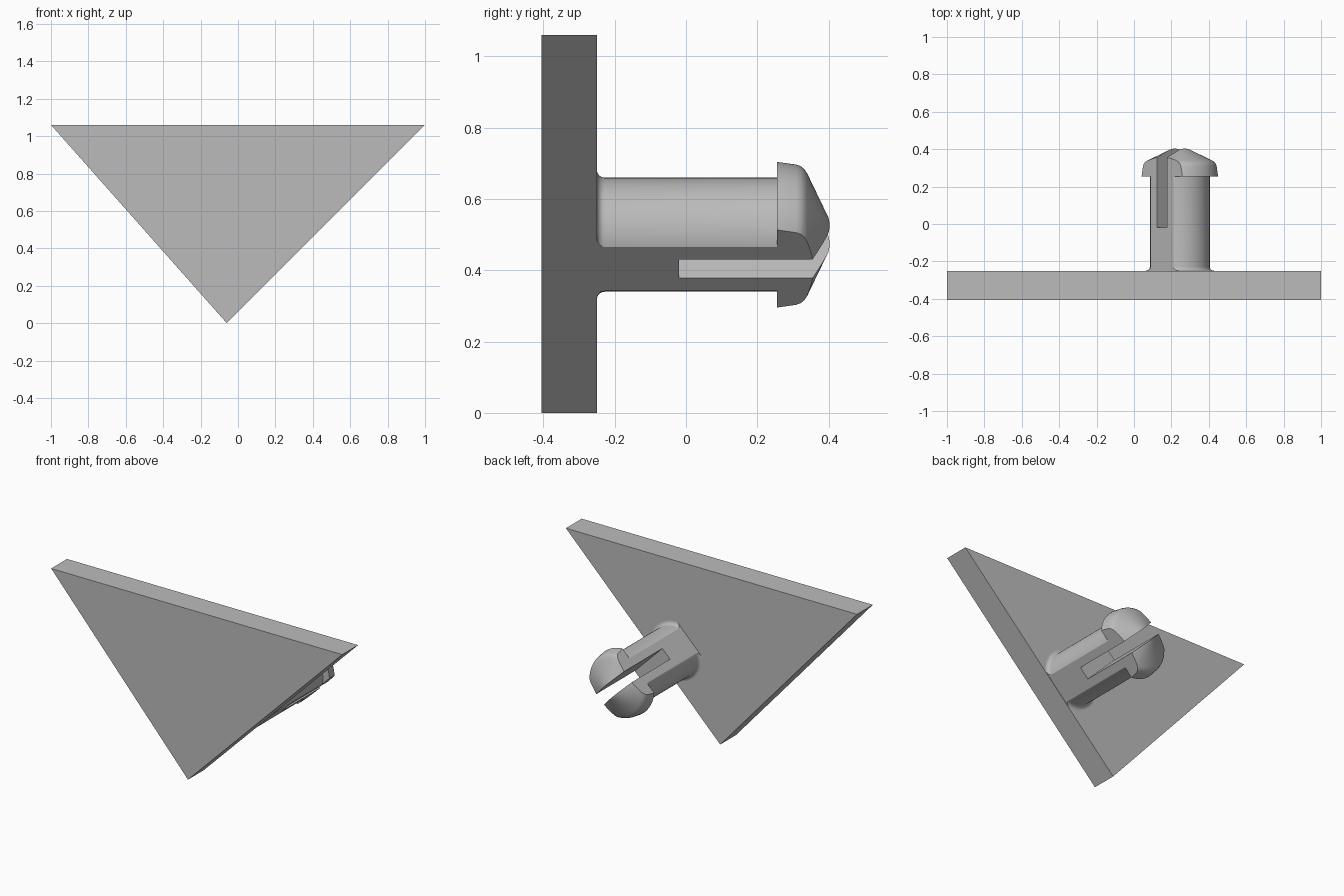
import bpy, bmesh
from math import radians, sin, cos, pi
from mathutils import Matrix, Vector

old = bpy.data.objects.get("Cube")
if old:
    bpy.data.objects.remove(old, do_unlink=True)

grey = bpy.data.materials.new("plain grey")
grey.use_nodes = True
colour = (0.5, 0.5, 0.5, 1)
grey.diffuse_color = colour
grey.node_tree.nodes["Principled BSDF"].inputs["Base Color"].default_value = colour


def add_object(name, bm):
    bmesh.ops.recalc_face_normals(bm, faces=bm.faces)
    mesh = bpy.data.meshes.new(name)
    bm.to_mesh(mesh)
    bm.free()
    mesh.materials.append(grey)
    obj = bpy.data.objects.new(name, mesh)
    bpy.context.collection.objects.link(obj)
    return obj


# Triangular plate, extruded along y
FRONT, BACK = -0.405, -0.25
bm = bmesh.new()
corners = [(-1, 1.06), (-0.06, 0), (1, 1.06)]
face = bm.faces.new([bm.verts.new((x, FRONT, z)) for x, z in corners])
ext = bmesh.ops.extrude_face_region(bm, geom=[face])
bmesh.ops.translate(bm, vec=(0, BACK - FRONT, 0),
                    verts=[v for v in ext["geom"] if isinstance(v, bmesh.types.BMVert)])
add_object("triangle_plate", bm)

# Pin profile (radius, height): root fillet, shaft, barbed head
SHAFT, FILLET = 0.16, 0.022
profile = [(0, BACK - 0.01), (SHAFT + FILLET, BACK - 0.01)]
for i in range(7):
    a = i / 6 * pi / 2
    profile.append((SHAFT + FILLET * (1 - sin(a)), BACK + FILLET * (1 - cos(a))))
profile += [(SHAFT, 0.255), (0.205, 0.255), (0.197, 0.309), (0.192, 0.322),
            (0.184, 0.332), (0.172, 0.34), (0.06, 0.394), (0.05, 0.399),
            (0.037, 0.403), (0.02, 0.407), (0, 0.408)]

# Lathe the pin around its own z axis
bm = bmesh.new()
verts = [bm.verts.new((r, 0, h)) for r, h in profile]
edges = [bm.edges.new(pair) for pair in zip(verts, verts[1:])]
bmesh.ops.spin(bm, geom=verts + edges, cent=(0, 0, 0), axis=(0, 0, 1),
               angle=2 * pi, steps=64, use_merge=True)
bmesh.ops.remove_doubles(bm, verts=bm.verts, dist=1e-5)
bmesh.ops.recalc_face_normals(bm, faces=bm.faces)

# Two parallel flats along the pin
for side in (-1, 1):
    cut = bmesh.ops.bisect_plane(bm, geom=bm.verts[:] + bm.edges[:] + bm.faces[:],
                                 plane_co=(0, side * 0.135, 0),
                                 plane_no=(0, side, 0), clear_outer=True)
    rim = [e for e in cut["geom_cut"] if isinstance(e, bmesh.types.BMEdge)]
    bmesh.ops.holes_fill(bm, edges=rim, sides=0)
pin = add_object("snap_pin", bm)

# Slot that splits the tip into two prongs
bm = bmesh.new()
bmesh.ops.create_cube(bm, size=1, matrix=Matrix.Translation((0, 0, 0.24))
                      @ Matrix.Diagonal((0.074, 0.6, 0.52, 1)))
cutter = add_object("slot_cutter", bm)
cutter.hide_render = True

slot = pin.modifiers.new("slot", "BOOLEAN")
slot.operation = "DIFFERENCE"
slot.solver = "EXACT"
slot.object = cutter
bpy.ops.object.select_all(action="DESELECT")
bpy.context.view_layer.objects.active = pin
pin.select_set(True)
bpy.ops.object.modifier_apply(modifier="slot")
bpy.data.objects.remove(cutter, do_unlink=True)
bpy.ops.object.shade_smooth_by_angle(angle=radians(30))

# Point the pin backwards, with its flats parallel to the plate's 45 degree edge
along = Vector((1, 0, 1)).normalized()
across = Vector((1, 0, -1)).normalized()
turn = Matrix((along, across, (0, 1, 0))).transposed().to_4x4()
pin.data.transform(Matrix.Translation((0.245, 0, 0.5)) @ turn)
